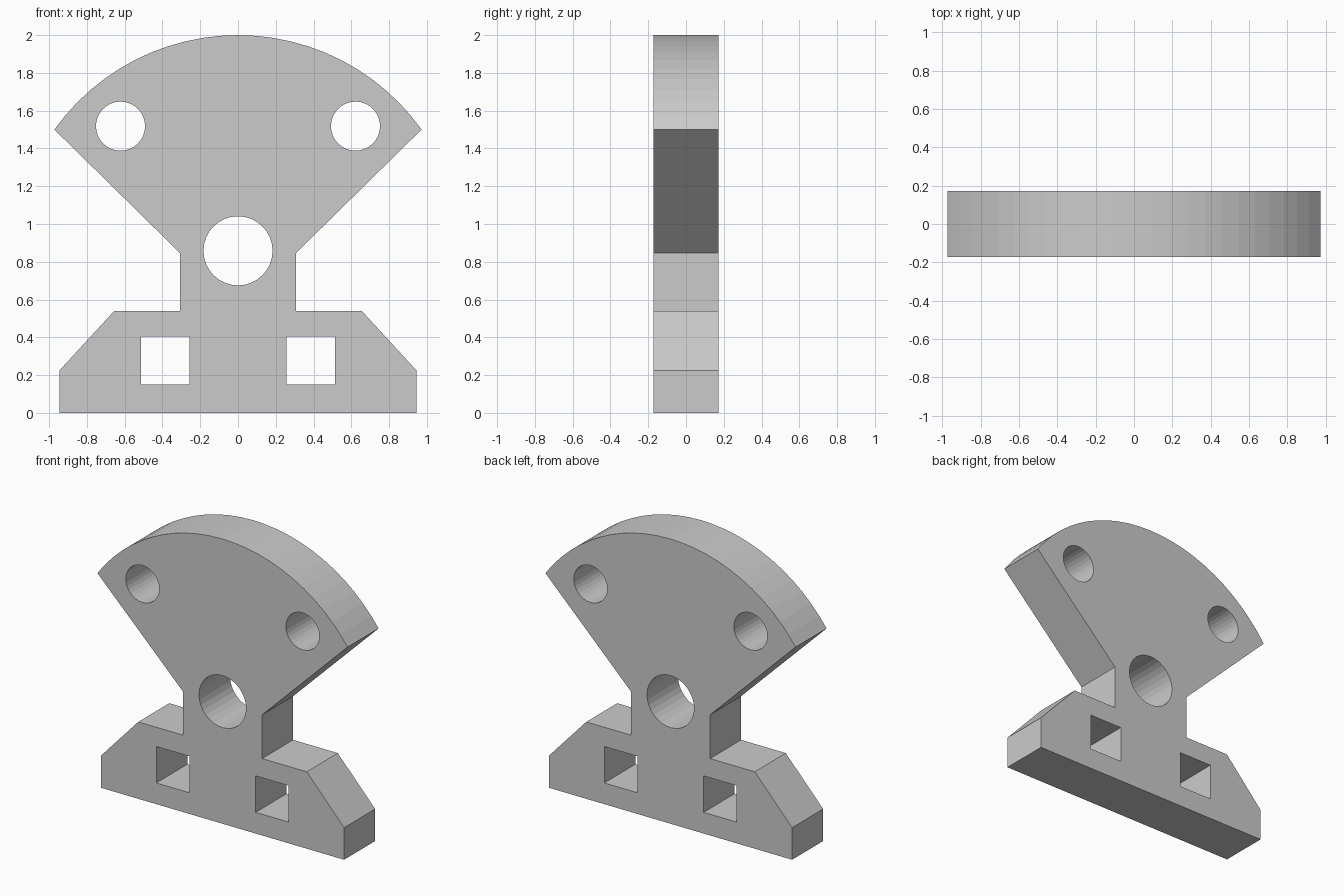
import bpy, bmesh
from math import sin, cos, pi, atan2

if "Cube" in bpy.data.objects:
    bpy.data.objects.remove(bpy.data.objects["Cube"])

HALF_DEPTH = 0.172


def circle(cx, cz, r, n=32):
    return [(cx + r * cos(2 * pi * i / n), cz + r * sin(2 * pi * i / n)) for i in range(n)]


def square(cx, cz, h):
    return [(cx - h, cz - h), (cx + h, cz - h), (cx + h, cz + h), (cx - h, cz + h)]


# Outline: stepped base, neck and flared sides (right half, mirrored), closed by the top arc
right = [(0.945, 0), (0.945, 0.225), (0.655, 0.54), (0.308, 0.54), (0.308, 0.847)]
tip_x, tip_z = 0.972, 1.5
sag = 2 - tip_z
radius = (tip_x ** 2 + sag ** 2) / (2 * sag)
half = atan2(tip_x, tip_z - (2 - radius))
steps = 24
arc = []
for i in range(steps + 1):
    a = half * (1 - 2 * i / steps)
    arc.append((radius * sin(a), 2 - radius + radius * cos(a)))
loops = [right + arc + [(-x, z) for x, z in reversed(right)]]

# Holes: central bore, upper round holes, square base windows
loops.append(circle(0, 0.858, 0.183))
for s in (-1, 1):
    loops.append(circle(s * 0.622, 1.518, 0.13))
    loops.append(square(s * 0.386, 0.277, 0.128))

# Fill the profile and extrude it through the depth
bm = bmesh.new()
edges = []
for loop in loops:
    vs = [bm.verts.new((x, -HALF_DEPTH, z)) for x, z in loop]
    edges += [bm.edges.new((vs[i - 1], vs[i])) for i in range(len(vs))]
bmesh.ops.triangle_fill(bm, use_beauty=True, edges=edges, normal=(0, -1, 0))
ext = bmesh.ops.extrude_face_region(bm, geom=bm.faces[:], use_keep_orig=True)
moved = [g for g in ext["geom"] if isinstance(g, bmesh.types.BMVert)]
bmesh.ops.translate(bm, verts=moved, vec=(0, 2 * HALF_DEPTH, 0))
bmesh.ops.recalc_face_normals(bm, faces=bm.faces[:])

mesh = bpy.data.meshes.new("bracket_plate")
bm.to_mesh(mesh)
bm.free()
bpy.context.collection.objects.link(bpy.data.objects.new("bracket_plate", mesh))
